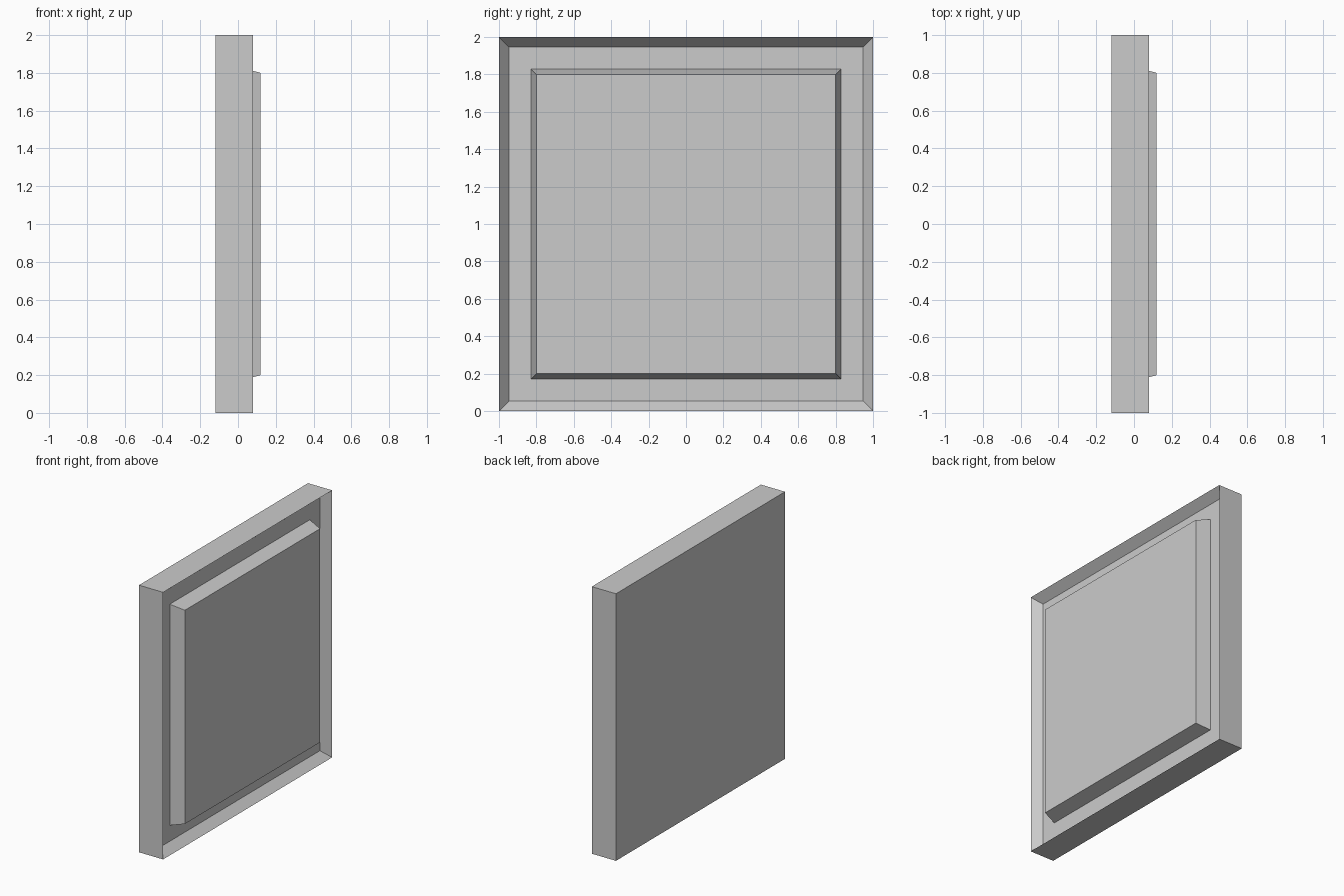
import bpy
import bmesh

# Remove the default cube only
cube = bpy.data.objects.get("Cube")
if cube:
    bpy.data.objects.remove(cube, do_unlink=True)

# Single plain grey
grey = bpy.data.materials.new("plain grey")
grey.use_nodes = True
colour = (0.6, 0.6, 0.6, 1.0)
grey.diffuse_color = colour
grey.node_tree.nodes["Principled BSDF"].inputs["Base Color"].default_value = colour

# Square sections of the panel, back to front: (x, half width)
SECTIONS = [
    (-0.12, 1.0),    # back
    (0.08, 1.0),     # front rim
    (0.015, 0.947),  # recess floor, outer edge
    (0.015, 0.828),  # foot of raised centre
    (0.12, 0.80),    # face of raised centre
]


def square(bm, x, half):
    """Square ring of vertices across the x axis, standing on z = 0."""
    corners = [(-1, -1), (1, -1), (1, 1), (-1, 1)]
    return [bm.verts.new((x, y * half, 1 + z * half)) for y, z in corners]


# Panel: slab with sloping recess and raised centre
bm = bmesh.new()
rings = [square(bm, x, half) for x, half in SECTIONS]
for a, b in zip(rings, rings[1:]):
    for i in range(4):
        j = (i + 1) % 4
        bm.faces.new((a[i], a[j], b[j], b[i]))
bm.faces.new(rings[0][::-1])
bm.faces.new(rings[-1])
bmesh.ops.recalc_face_normals(bm, faces=bm.faces[:])

mesh = bpy.data.meshes.new("wall_panel")
bm.to_mesh(mesh)
bm.free()
mesh.materials.append(grey)
panel = bpy.data.objects.new("wall_panel", mesh)
bpy.context.collection.objects.link(panel)
